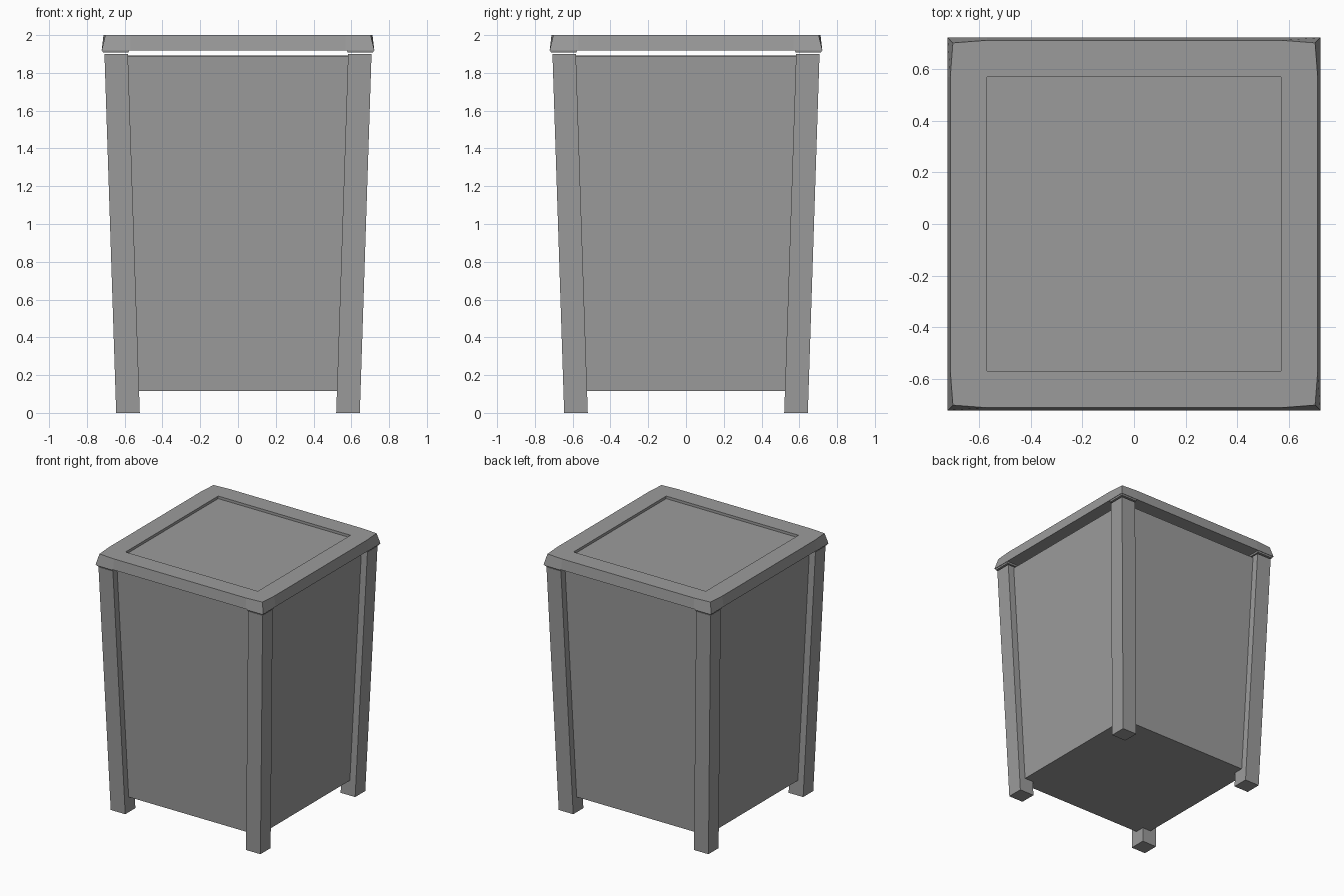
import bpy
import bmesh

cube = bpy.data.objects.get("Cube")
if cube:
    bpy.data.objects.remove(cube)

grey = bpy.data.materials.new("plain grey")
grey.use_nodes = True
colour = (0.33, 0.33, 0.33, 1)
grey.diffuse_color = colour
grey.node_tree.nodes["Principled BSDF"].inputs["Base Color"].default_value = colour


def finish(name, bm):
    bmesh.ops.recalc_face_normals(bm, faces=bm.faces)
    mesh = bpy.data.meshes.new(name)
    bm.to_mesh(mesh)
    bm.free()
    mesh.materials.append(grey)
    obj = bpy.data.objects.new(name, mesh)
    bpy.context.collection.objects.link(obj)
    return obj


def loft(name, low, high, z0, z1, sx=1, sy=1, open_top=False):
    """Block between two squares, each given as (min, max) on both axes."""
    bm = bmesh.new()
    rings = []
    for (a, b), z in ((low, z0), (high, z1)):
        rings.append([bm.verts.new((x * sx, y * sy, z))
                      for x, y in ((a, a), (b, a), (b, b), (a, b))])
    bm.faces.new(rings[0])
    if not open_top:
        bm.faces.new(rings[1])
    for i in range(4):
        j = (i + 1) % 4
        bm.faces.new((rings[0][i], rings[0][j], rings[1][j], rings[1][i]))
    return finish(name, bm)


# Tapered bin body, open under the lid
body = loft("bin_body", (-0.597, 0.597), (-0.655, 0.655), 0.115, 1.889, open_top=True)
wall = body.modifiers.new("wall thickness", 'SOLIDIFY')
wall.thickness = 0.03
wall.offset = -1
wall.use_even_offset = True

# Splayed corner legs, and the lid pads above them
for sx, side in ((-1, "right"), (1, "left")):
    for sy, end in ((-1, "front"), (1, "back")):
        loft(f"{end}_{side}_leg", (0.52, 0.645), (0.583, 0.707), 0, 1.9, sx, sy)
        loft(f"{end}_{side}_lid_pad", (0.58, 0.715), (0.575, 0.72), 1.908, 1.925, sx, sy)

# Lid with sloping sides and a sunken top panel
bm = bmesh.new()
P = 0.57


def ring(edge, corner, z):
    points = []
    for c, s in ((1, 0), (0, 1), (-1, 0), (0, -1)):
        for x, y in ((edge, P), (corner, corner), (P, edge)):
            points.append(bm.verts.new((x * c - y * s, x * s + y * c, z)))
    return points


def square(z):
    return [bm.verts.new((x * P, y * P, z)) for x, y in ((1, 1), (-1, 1), (-1, -1), (1, -1))]


base = ring(0.722, 0.722, 1.919)
top = ring(0.712, 0.702, 2.0)
rim, floor = square(2.0), square(1.98)
bm.faces.new(base)
bm.faces.new(floor)
for i in range(12):
    j = (i + 1) % 12
    bm.faces.new((base[i], base[j], top[j], top[i]))
for k in range(4):
    n = (k + 1) % 4
    bm.faces.new((rim[k], *top[3 * k:3 * k + 3]))
    bm.faces.new((rim[k], top[3 * k + 2], top[3 * n], rim[n]))
    bm.faces.new((rim[k], rim[n], floor[n], floor[k]))
finish("lid", bm)
